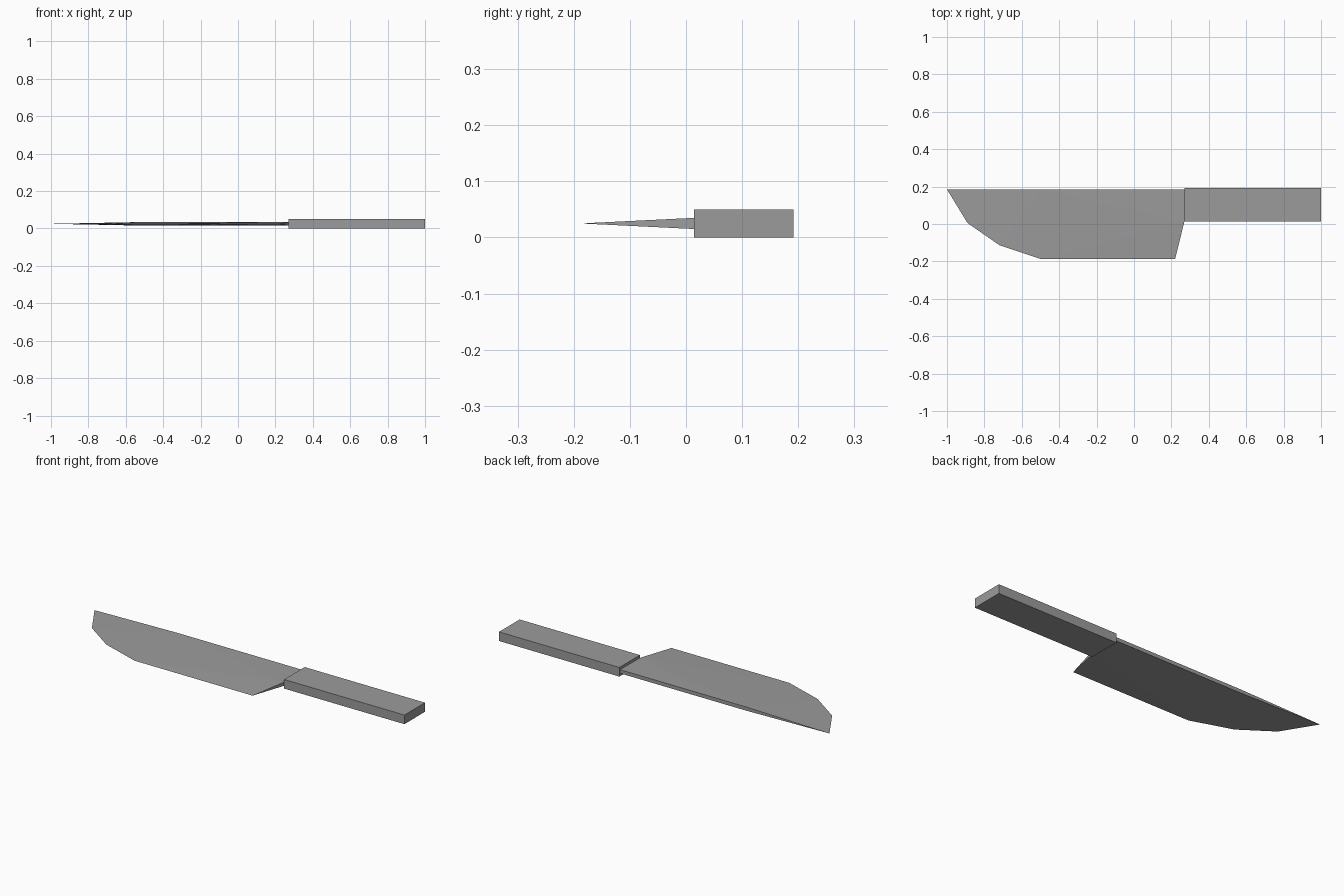
import bpy
import bmesh

default = bpy.data.objects.get("Cube")
if default:
    bpy.data.objects.remove(default, do_unlink=True)

# One flat grey for the whole knife
grey = bpy.data.materials.new("grey")
grey.use_nodes = True
color = (0.33, 0.33, 0.33, 1)
grey.diffuse_color = color
grey.node_tree.nodes["Principled BSDF"].inputs["Base Color"].default_value = color

MID_Z = 0.025
HALF = 0.01


def finish(bm, name):
    bmesh.ops.recalc_face_normals(bm, faces=bm.faces[:])
    mesh = bpy.data.meshes.new(name)
    bm.to_mesh(mesh)
    bm.free()
    mesh.materials.append(grey)
    obj = bpy.data.objects.new(name, mesh)
    bpy.context.collection.objects.link(obj)
    return obj


# Handle: plain rectangular block
bm = bmesh.new()
bmesh.ops.create_cube(bm, size=1)
bmesh.ops.scale(bm, vec=(0.73, 0.178, 0.05), verts=bm.verts[:])
bmesh.ops.translate(bm, vec=(0.635, 0.103, MID_Z), verts=bm.verts[:])
finish(bm, "handle")

# Blade: sharp edge on the centre plane, thick spine tapering to the tip
bm = bmesh.new()
edge_points = [(-1, 0.185), (-0.89, 0.005), (-0.72, -0.113), (-0.495, -0.188), (0.22, -0.188)]
thick_points = [(0.27, 0.016), (0.27, 0.185), (-0.495, 0.185)]
edge = [bm.verts.new((x, y, MID_Z)) for x, y in edge_points]
tip, belly_upper, belly_lower, belly_end, heel = edge
sides = []
for sign in (1, -1):
    side = [bm.verts.new((x, y, MID_Z + sign * HALF)) for x, y in thick_points]
    neck, spine_back, spine_front = side
    sides.append(side)
    bm.faces.new((neck, spine_back, spine_front))
    bm.faces.new((neck, spine_front, belly_end))
    bm.faces.new((neck, belly_end, heel))
    for a, b in zip(edge[:3], edge[1:4]):
        bm.faces.new((spine_front, a, b))

# Heel, butt and spine surfaces join the two sides
top, bottom = sides
bm.faces.new((heel, top[0], bottom[0]))
for i in range(2):
    bm.faces.new((top[i], top[i + 1], bottom[i + 1], bottom[i]))
bm.faces.new((top[2], tip, bottom[2]))
finish(bm, "blade")
